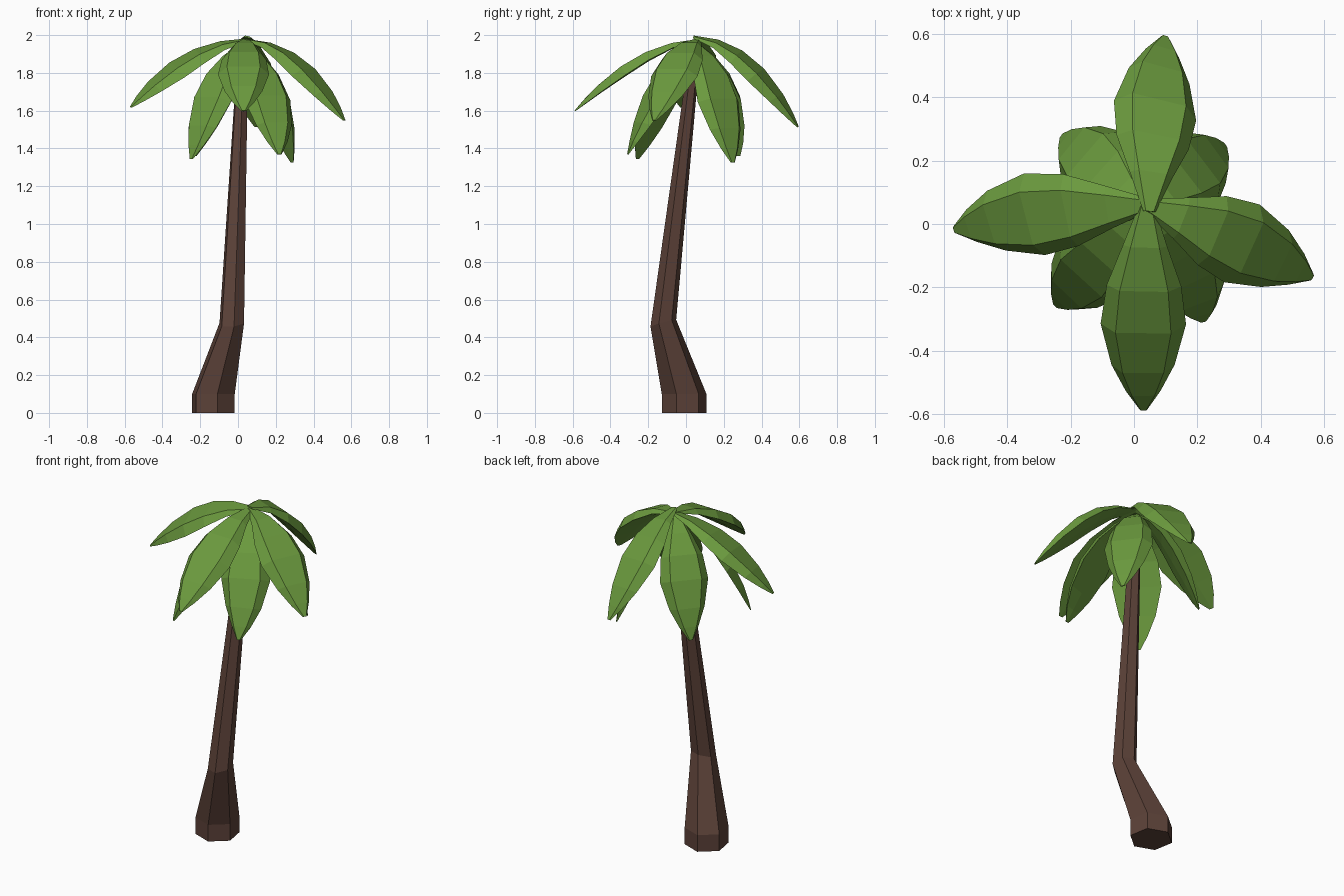
import bpy, bmesh, math
from mathutils import Vector, Matrix

if "Cube" in bpy.data.objects:
    bpy.data.objects.remove(bpy.data.objects["Cube"])


def material(name, rgb):
    m = bpy.data.materials.new(name)
    m.diffuse_color = (*rgb, 1)
    m.use_nodes = True
    m.node_tree.nodes["Principled BSDF"].inputs["Base Color"].default_value = m.diffuse_color
    return m


def loft(name, rings, mat):
    """Skin a list of closed rings and cap both ends."""
    bm = bmesh.new()
    loops = [[bm.verts.new(p) for p in ring] for ring in rings]
    n = len(loops[0])
    for a, b in zip(loops, loops[1:]):
        for i in range(n):
            j = (i + 1) % n
            bm.faces.new((a[i], a[j], b[j], b[i]))
    bm.faces.new(loops[0][::-1])
    bm.faces.new(loops[-1])
    bmesh.ops.recalc_face_normals(bm, faces=bm.faces)
    mesh = bpy.data.meshes.new(name)
    bm.to_mesh(mesh)
    bm.free()
    mesh.materials.append(mat)
    obj = bpy.data.objects.new(name, mesh)
    bpy.context.collection.objects.link(obj)
    return obj


bark = material("bark", (0.107, 0.054, 0.04))
green = material("leaf_green", (0.147, 0.323, 0.048))

# Trunk: six-sided, bent above the base (x, y, z, radius, slope in x, slope in y)
trunk = [(-0.13, -0.01, 0.0, 0.12, 0, 0),
         (-0.13, -0.01, 0.1, 0.12, 0, 0),
         (-0.033, -0.12, 0.475, 0.069, 0.08, 0.28),
         (0.025, 0.045, 1.9, 0.03, 0, 0)]
rings = []
for x, y, z, r, sx, sy in trunk:
    ring = []
    for k in range(6):
        a = math.radians(-80 + 60 * k)
        dx, dy = r * math.cos(a), r * math.sin(a)
        ring.append((x + dx, y + dy, z + sx * dx + sy * dy))
    rings.append(ring)
loft("trunk", rings, bark)

# Leaf: flat centre with folded sides, swept along a drooping curve
STATIONS = [(0, 0.02), (0.2, 0.07), (0.4, 0.118), (0.6, 0.135),
            (0.8, 0.1), (0.92, 0.055), (1, 0.012)]
SECTION = [(-0.65, 0), (0.65, 0), (1, -0.38), (0, -0.42), (-1, -0.38)]


def leaf(name, start, ctrl, tip, roll=0.0, scale=1.0):
    s, c, e = Vector(start), Vector(ctrl), Vector(tip)
    rings = []
    for t, w in STATIONS:
        w *= scale
        p = s * (1 - t) ** 2 + c * 2 * t * (1 - t) + e * t * t
        d = ((c - s) * (1 - t) + (e - c) * t).normalized()
        side = d.cross(Vector((0, 0, 1))).normalized()
        side = Matrix.Rotation(roll, 3, d) @ side
        up = side.cross(d)
        rings.append([p + side * u * w + up * v * w for u, v in SECTION])
    loft(name, rings, green)


# Four long spreading leaves
leaf("leaf_left", (0.05, 0.06, 1.98), (-0.3, 0.03, 1.96), (-0.57, -0.02, 1.62), -0.2)
leaf("leaf_right", (0.04, 0.06, 1.98), (0.34, -0.05, 1.97), (0.565, -0.17, 1.55))
leaf("leaf_front", (0.04, 0.07, 1.98), (0.025, -0.3, 1.96), (0.03, -0.59, 1.6))
leaf("leaf_back", (0.05, 0.04, 1.995), (0.075, 0.36, 1.97), (0.1, 0.595, 1.515), 0.2)

# Four drooping leaves in between
for name, tip, ctrl in [
        ("low_leaf_front_left", (-0.25, -0.26, 1.345), (-0.17, -0.18, 1.82)),
        ("low_leaf_front_right", (0.22, -0.31, 1.37), (0.19, -0.18, 1.82)),
        ("low_leaf_back_right", (0.29, 0.25, 1.325), (0.23, 0.21, 1.82)),
        ("low_leaf_back_left", (-0.23, 0.28, 1.36), (-0.16, 0.23, 1.82))]:
    leaf(name, (0.03, 0.05, 1.96), ctrl, tip)
